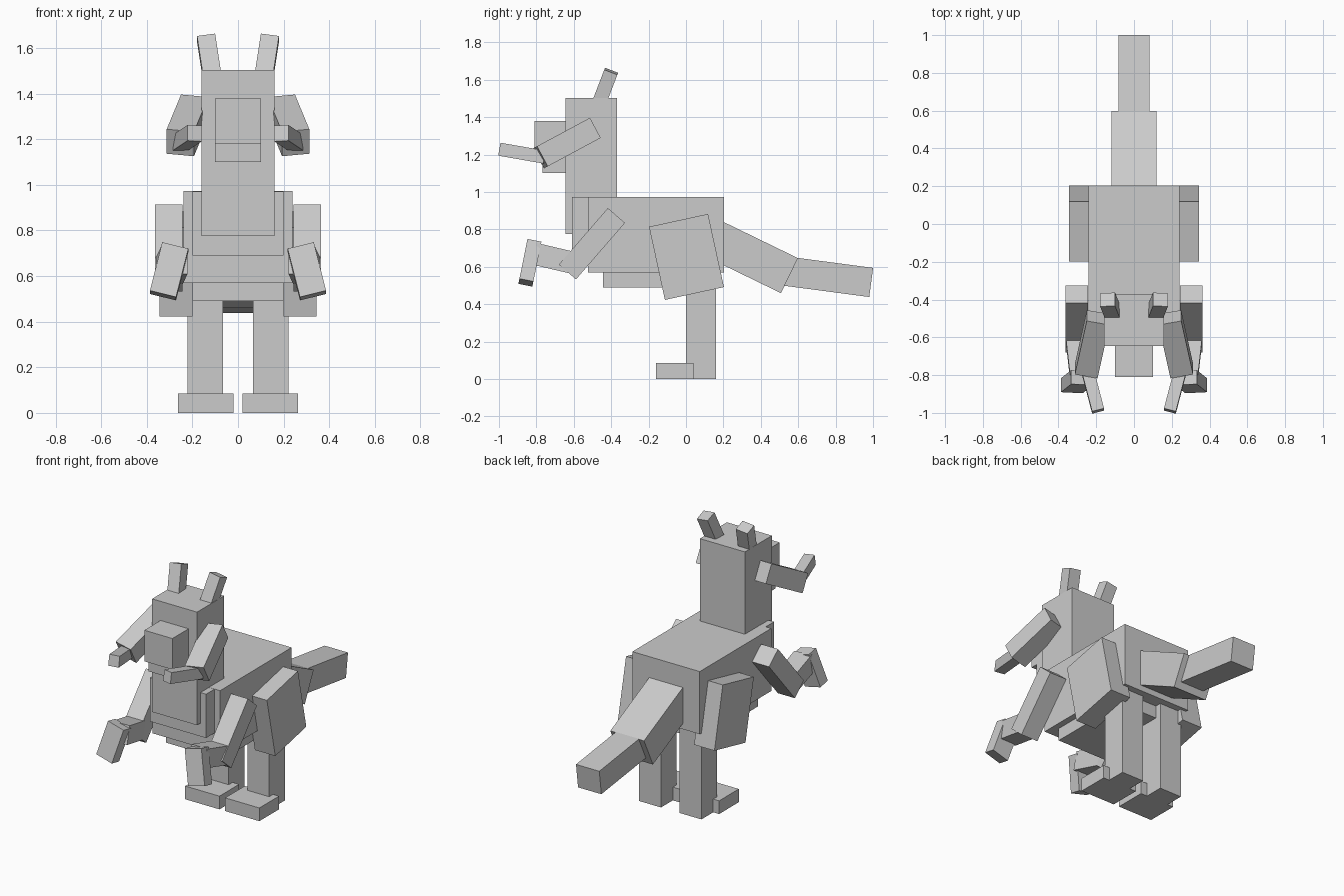
import bpy
from mathutils import Matrix, Vector

cube = bpy.data.objects.get("Cube")
if cube:
    bpy.data.objects.remove(cube, do_unlink=True)

GREY = (0.6, 0.6, 0.6, 1.0)
grey = bpy.data.materials.new("plain_grey")
grey.use_nodes = True
grey.diffuse_color = GREY
grey.node_tree.nodes["Principled BSDF"].inputs["Base Color"].default_value = GREY


def block(name, matrix):
    """Unit cube shaped by a matrix baked into the mesh."""
    bpy.ops.mesh.primitive_cube_add(size=1)
    obj = bpy.context.object
    obj.name = obj.data.name = name
    obj.data.transform(matrix)
    obj.data.materials.append(grey)


def box(name, x, y, z):
    """Upright block from its (min, max) range on each axis."""
    ranges = (x, y, z)
    centre = Vector([(a + b) / 2 for a, b in ranges])
    size = Vector([b - a for a, b in ranges])
    block(name, Matrix.Translation(centre) @ Matrix.Diagonal(size).to_4x4())


def beam(name, start, end, width, depth):
    """Block running from start to end, its width kept close to the x axis."""
    start, end = Vector(start), Vector(end)
    along = (end - start).normalized()
    side = Vector((1, 0, 0))
    side = (side - along * side.dot(along)).normalized()
    turn = Matrix((side, along.cross(side), along)).transposed().to_4x4()
    size = Vector((width, depth, (end - start).length))
    block(name, Matrix.Translation((start + end) / 2) @ turn @ Matrix.Diagonal(size).to_4x4())


def pair_box(name, x, y, z):
    box("left_" + name, x, y, z)
    box("right_" + name, (-x[1], -x[0]), y, z)


def pair_beam(name, start, end, width, depth):
    for label, s in (("left_", 1), ("right_", -1)):
        beam(label + name, (s * start[0], *start[1:]), (s * end[0], *end[1:]), width, depth)


# Trunk
box("body", (-0.24, 0.24), (-0.525, 0.203), (0.57, 0.973))
box("chest", (-0.2, 0.2), (-0.61, -0.45), (0.69, 0.972))
box("belly", (-0.2, 0.2), (-0.445, 0.12), (0.49, 0.6))

# Head and muzzle
box("head", (-0.16, 0.16), (-0.645, -0.37), (0.775, 1.503))
box("muzzle", (-0.1, 0.1), (-0.81, -0.6), (1.18, 1.38))
box("jaw", (-0.1, 0.1), (-0.768, -0.6), (1.1, 1.18))
pair_beam("ear", (0.11, -0.475, 1.45), (0.14, -0.4, 1.645), 0.08, 0.075)

# Two-part limbs on the sides of the head
pair_beam("head_limb", (0.19, -0.495, 1.337), (0.253, -0.778, 1.185), 0.122, 0.122)
pair_beam("head_limb_tip", (0.253, -0.75, 1.185), (0.19, -0.99, 1.227), 0.065, 0.07)

# Arms
pair_beam("upper_arm", (0.303, -0.372, 0.874), (0.303, -0.634, 0.572), 0.121, 0.121)
pair_beam("forearm", (0.303, -0.6, 0.62), (0.28, -0.805, 0.668), 0.118, 0.118)
pair_beam("hand", (0.275, -0.813, 0.727), (0.329, -0.856, 0.515), 0.118, 0.076)

# Legs
pair_beam("thigh", (0.272, -0.04, 0.848), (0.272, 0.045, 0.457), 0.145, 0.323)
pair_box("shin", (0.066, 0.222), (0, 0.16), (0, 0.6))
pair_box("foot", (0.02, 0.264), (-0.16, 0.04), (0, 0.085))

# Tail
beam("tail_base", (0, 0.05, 0.797), (0, 0.553, 0.5525), 0.24, 0.208)
beam("tail_tip", (0, 0.5, 0.581), (0, 0.99, 0.516), 0.166, 0.157)
